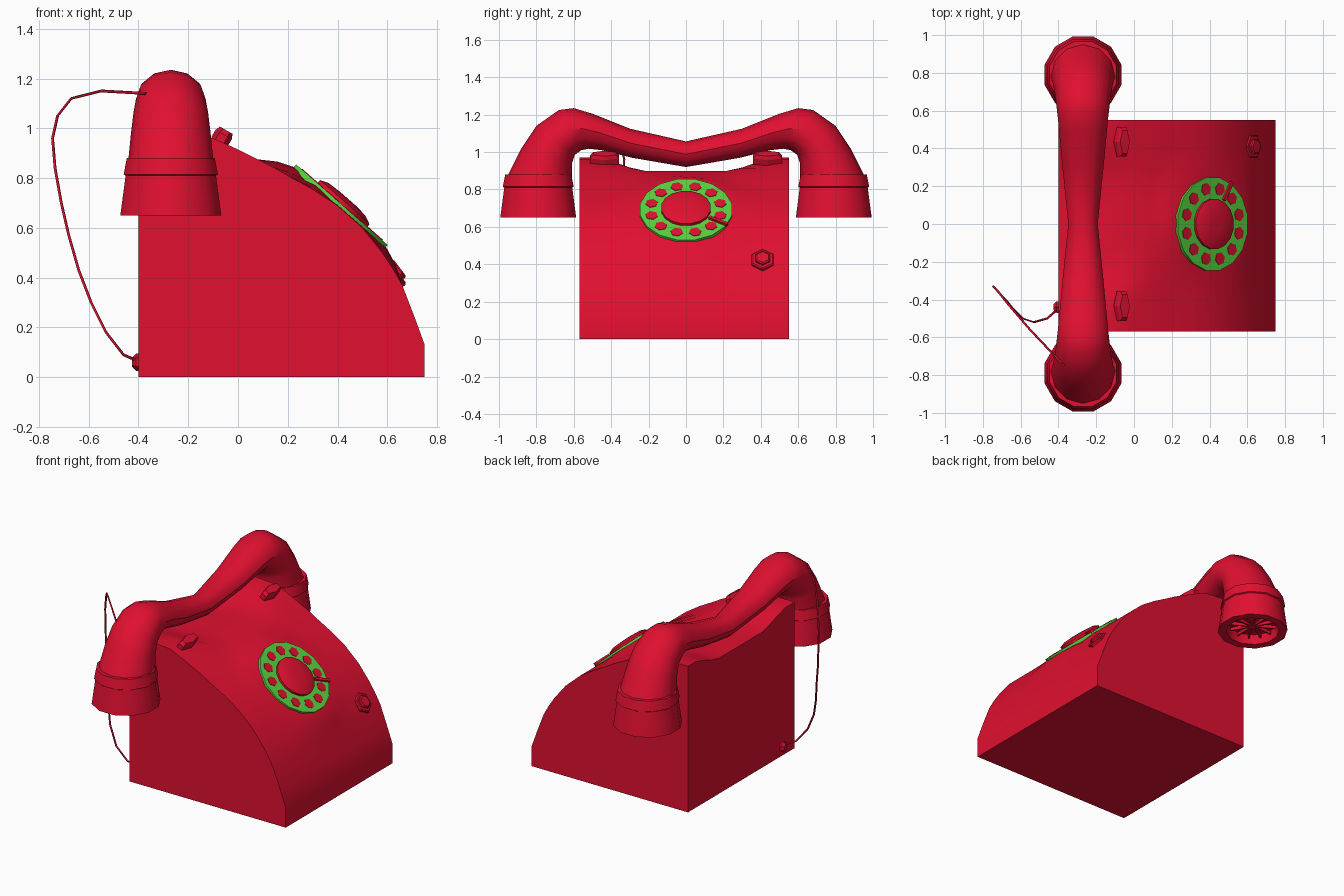
import bpy, bmesh, math
from mathutils import Vector, Matrix

if "Cube" in bpy.data.objects:
    bpy.data.objects.remove(bpy.data.objects["Cube"])


def material(name, color):
    m = bpy.data.materials.new(name)
    m.use_nodes = True
    m.diffuse_color = color
    m.node_tree.nodes["Principled BSDF"].inputs["Base Color"].default_value = color
    return m


RED = material("red", (0.75, 0.005, 0.03, 1))
GREEN = material("green", (0.1, 0.66, 0.05, 1))


def finish(name, bm, mat, matrix=Matrix(), angle=35):
    bmesh.ops.recalc_face_normals(bm, faces=bm.faces)
    mesh = bpy.data.meshes.new(name)
    bm.to_mesh(mesh)
    bm.free()
    ob = bpy.data.objects.new(name, mesh)
    bpy.context.collection.objects.link(ob)
    ob.matrix_world = matrix
    mesh.materials.append(mat)
    bpy.ops.object.select_all(action="DESELECT")
    ob.select_set(True)
    bpy.context.view_layer.objects.active = ob
    bpy.ops.object.shade_smooth_by_angle(angle=math.radians(angle))
    return ob


def loft(name, rings, mat, matrix=Matrix(), closed=False, angle=35):
    """Skin a list of rings; the ends are capped, or joined if closed."""
    bm = bmesh.new()
    loops = [[bm.verts.new(p) for p in ring] for ring in rings]
    n = len(loops[0])
    pairs = list(zip(loops, loops[1:]))
    if closed:
        pairs.append((loops[-1], loops[0]))
    else:
        bm.faces.new(loops[0])
        bm.faces.new(loops[-1])
    for a, b in pairs:
        for i in range(n):
            j = (i + 1) % n
            bm.faces.new((a[i], a[j], b[j], b[i]))
    return finish(name, bm, mat, matrix, angle)


def lathe(name, profile, sides, mat, matrix=Matrix(), closed=False, angle=35):
    turns = [math.tau * (i + 0.5) / sides for i in range(sides)]
    rings = [[(r * math.cos(a), r * math.sin(a), z) for a in turns] for r, z in profile]
    return loft(name, rings, mat, matrix, closed, angle)


def box(name, size, matrix, mat):
    bm = bmesh.new()
    bmesh.ops.create_cube(bm, size=1, matrix=Matrix.Diagonal((*size, 1)))
    return finish(name, bm, mat, matrix)


def facing(center, nx, nz):
    """Frame whose local z points along (nx, 0, nz) and local x along +y."""
    n = Vector((nx, 0, nz)).normalized()
    x = Vector((0, 1, 0))
    m = Matrix((x, n.cross(x), n)).transposed().to_4x4()
    m.translation = center
    return m


# Body: curved sheet with a cradle trough and a raised dial seat
outline = [(-0.4, 0.97), (-0.25, 0.97), (-0.1, 0.96), (0, 0.915), (0.08, 0.875),
           (0.14, 0.845), (0.2, 0.81), (0.3, 0.755), (0.4, 0.69), (0.5, 0.6),
           (0.58, 0.5), (0.62, 0.44), (0.66, 0.37), (0.71, 0.24), (0.75, 0.13), (0.75, 0)]
columns = [-0.57, -0.47, -0.38, -0.3, -0.22, -0.11, 0, 0.11, 0.22, 0.3, 0.38, 0.47, 0.55]
dial_center = Vector((0.415, 0, 0.69))
dial = facing(dial_center, 0.66, 0.75)
normal = dial.col[2].to_3d()


def body_point(x, y, z):
    rise = min(1, max(0, (abs(y) - 0.25) / 0.2))
    p = Vector((x, y, min(z, 0.9 + 0.07 * rise)))
    gap = (dial_center - p).dot(normal)
    weight = min(1, max(0, (0.37 - (p - dial_center).length) / 0.11))
    if z > 0:
        p += normal * max(0, gap - 0.008) * weight
    return p


bm = bmesh.new()
grid = [[bm.verts.new(body_point(x, y, z)) for y in columns] for x, z in outline]
for a, b in zip(grid, grid[1:]):
    for i in range(len(columns) - 1):
        bm.faces.new((a[i], a[i + 1], b[i + 1], b[i]))
back = [bm.verts.new((-0.4, y, 0)) for y in (columns[0], columns[-1])]
bm.faces.new([row[0] for row in grid] + [back[0]])
bm.faces.new([row[-1] for row in grid] + [back[1]])
bm.faces.new(grid[0] + [back[1], back[0]])
bm.faces.new(grid[-1] + [back[1], back[0]])
finish("body", bm, RED)

# Dial: green ring, finger holes, centre cap and finger stop
lathe("dial_ring", [(0.13, -0.02), (0.25, -0.02), (0.25, 0.004), (0.13, 0.004)],
      16, GREEN, dial, closed=True)
lathe("dial_cap", [(0.134, -0.01), (0.134, 0.02), (0.1, 0.034), (0.04, 0.038)],
      16, RED, dial)
for k in range(12):
    spot = dial @ Matrix.Rotation(math.radians(15 + 30 * k), 4, "Z")
    lathe("finger_hole", [(0.034, 0), (0.034, 0.007)], 6, RED,
          spot @ Matrix.Translation((0.19, 0, 0)))
stop = dial @ Matrix.Rotation(math.radians(-30), 4, "Z") @ Matrix.Translation((0.2, 0, 0.008))
box("finger_stop", (0.11, 0.018, 0.02), stop, RED)

# Front button
button = facing((0.625, 0.41, 0.42), 0.8, 0.6)
lathe("button_base", [(0.068, -0.03), (0.068, 0.01), (0.06, 0.016)], 6, RED, button)
lathe("button", [(0.044, 0), (0.044, 0.026), (0.036, 0.032)], 6, RED, button)

# Cradle hooks
for side in (-1, 1):
    hook = facing((-0.065, side * 0.435, 0.962), 0.5, 0.87)
    lathe("cradle_hook", [(0.09, -0.02), (0.09, 0.015), (0.07, 0.035)], 6, RED,
          hook @ Matrix.Diagonal((1, 0.42, 1, 1)))

# Handset handle: elliptical sections between the outer and inner outlines
AXIS = -0.27
half = [((0.96, 0.86), (0.61, 0.86), 0.172), ((0.88, 1.02), (0.61, 0.94), 0.16),
        ((0.80, 1.14), (0.595, 0.985), 0.15), ((0.68, 1.225), (0.56, 1.01), 0.14),
        ((0.60, 1.235), (0.52, 1.018), 0.133), ((0.50, 1.205), (0.45, 1.01), 0.125),
        ((0.30, 1.125), (0.29, 0.97), 0.108)]
middle = [((0, 1.057), (0, 0.92), 0.078)]
mirrored = [((-o[0], o[1]), (-i[0], i[1]), w) for o, i, w in reversed(half)]
rings = []
for outer, inner, width in half + middle + mirrored:
    o, i = Vector((AXIS, *outer)), Vector((AXIS, *inner))
    mid, arm = (o + i) / 2, (o - i) / 2
    turns = [math.tau * k / 12 for k in range(12)]
    rings.append([mid + arm * math.cos(a) + Vector((width * math.sin(a), 0, 0))
                  for a in turns])
loft("handset_handle", rings, RED)

# Ear and mouth cups with a collar, a hollow underside and a spoked grille
cup = [(0.1, 0.88), (0.183, 0.88), (0.196, 0.815), (0.188, 0.81), (0.21, 0.65),
       (0.16, 0.65), (0.15, 0.71), (0.03, 0.69)]
for side in (-1, 1):
    place = Matrix.Translation((AXIS, side * 0.79, 0))
    lathe("handset_cup", cup, 12, RED, place)
    for k in range(6):
        spoke = place @ Matrix.Rotation(math.pi * k / 6, 4, "Z")
        box("grille_spoke", (0.28, 0.01, 0.02), spoke @ Matrix.Translation((0, 0, 0.69)), RED)

# Cord from the body socket to the handset
path = [(-0.38, -0.43, 0.055), (-0.46, -0.5, 0.09), (-0.53, -0.52, 0.18),
        (-0.59, -0.5, 0.3), (-0.64, -0.45, 0.43), (-0.68, -0.4, 0.57),
        (-0.71, -0.37, 0.7), (-0.735, -0.34, 0.84), (-0.745, -0.33, 0.96),
        (-0.725, -0.35, 1.05), (-0.67, -0.42, 1.12), (-0.55, -0.56, 1.15),
        (-0.37, -0.75, 1.14)]
curve = bpy.data.curves.new("cord", "CURVE")
curve.dimensions = "3D"
curve.bevel_depth = 0.006
curve.bevel_resolution = 0
spline = curve.splines.new("POLY")
spline.points.add(len(path) - 1)
for point, co in zip(spline.points, path):
    point.co = (*co, 1)
curve.materials.append(RED)
bpy.context.collection.objects.link(bpy.data.objects.new("cord", curve))
lathe("cord_socket", [(0.035, -0.01), (0.035, 0.01), (0.018, 0.025)], 6, RED,
      facing((-0.4, -0.44, 0.06), -1, 0))
